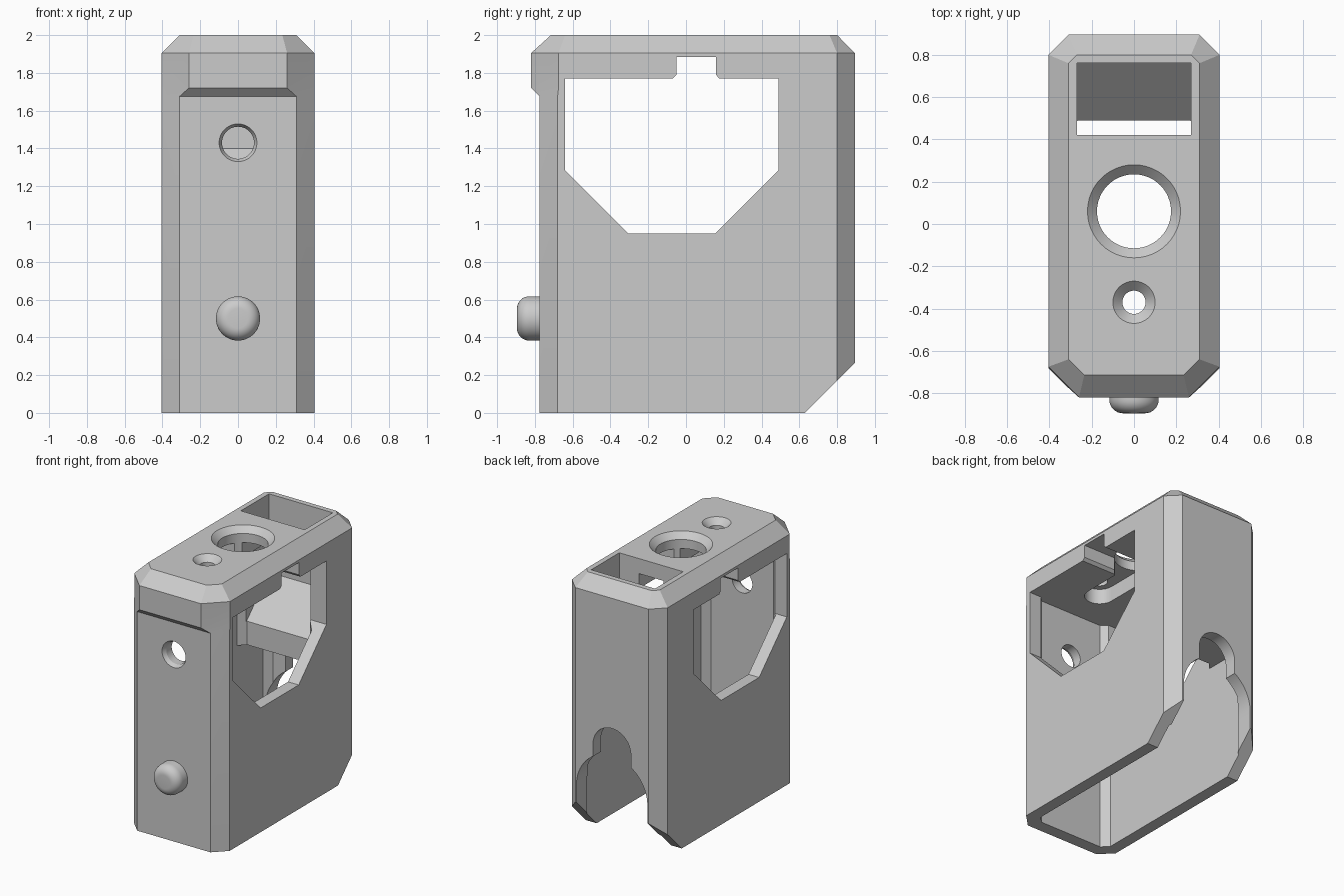
import bpy, bmesh, math
from mathutils import Matrix, Vector

cube = bpy.data.objects.get("Cube")
if cube:
    bpy.data.objects.remove(cube, do_unlink=True)

gray = bpy.data.materials.new("plain gray")
gray.use_nodes = True
COLOR = (0.6, 0.6, 0.6, 1)
gray.diffuse_color = COLOR
gray.node_tree.nodes["Principled BSDF"].inputs["Base Color"].default_value = COLOR


def loft(name, rings):
    """Closed solid through rings that share a point count."""
    bm = bmesh.new()
    loops = [[bm.verts.new(p) for p in ring] for ring in rings]
    for a, b in zip(loops, loops[1:]):
        for i in range(len(a)):
            j = (i + 1) % len(a)
            bm.faces.new((a[i], a[j], b[j], b[i]))
    bm.faces.new(loops[0][::-1])
    bm.faces.new(loops[-1])
    bmesh.ops.recalc_face_normals(bm, faces=bm.faces)
    mesh = bpy.data.meshes.new(name)
    bm.to_mesh(mesh)
    bm.free()
    mesh.materials.append(gray)
    ob = bpy.data.objects.new(name, mesh)
    bpy.context.collection.objects.link(ob)
    return ob


def turned(name, profile, center, axis="Z", n=48):
    """Stack of circles; profile holds (radius, offset along axis)."""
    rot = Matrix.Rotation(math.pi / 2, 3, "X") if axis == "Y" else Matrix.Identity(3)
    turns = [2 * math.pi * i / n for i in range(n)]
    return loft(name, [[Vector(center) + rot @ Vector((r * math.cos(t), r * math.sin(t), h))
                        for t in turns] for r, h in profile])


def octagon(z, half, front, back, flat_front, flat_back, side_front, side_back):
    right = [(flat_front, front), (half, side_front), (half, side_back), (flat_back, back)]
    return [(x, y, z) for x, y in right] + [(-x, y, z) for x, y in reversed(right)]


def side_prism(name, yz, half):
    return loft(name, [[(x, y, z) for y, z in yz] for x in (-half, half)])


def cavity(name, z0, z1, back):
    return loft(name, [octagon(z, 0.315, -0.68, back, 0.265, 0.265, -0.63, back - 0.05)
                       for z in (z0, z1)])


def cut(target, cutter):
    mod = target.modifiers.new("cut", "BOOLEAN")
    mod.operation, mod.solver, mod.object = "DIFFERENCE", "EXACT", cutter
    bpy.context.view_layer.objects.active = target
    bpy.ops.object.modifier_apply(modifier=mod.name)
    bpy.data.objects.remove(cutter, do_unlink=True)


# Case: chamfered shell with a front lip and bevelled top
plain = (0.405, -0.775, 0.895, 0.31, 0.31, -0.68, 0.80)
lip = (0.405, -0.82, 0.895, 0.26, 0.31, -0.675, 0.80)
crown = (0.31, -0.715, 0.80, 0.235, 0.27, -0.64, 0.76)
case = loft("case", [octagon(0, *plain), octagon(1.675, *plain), octagon(1.72, *lip),
                     octagon(1.905, *lip), octagon(2.0, *crown)])

# Sloped underside at the back
cut(case, side_prism("heel_cut", [(0.53, -0.1), (1.03, 0.4), (1.03, -0.1)], 0.6))

# Hollow interior, leaving a solid block behind the window
cut(case, cavity("lower_cavity", -0.2, 0.95, 0.80))
cut(case, cavity("upper_cavity", 0.85, 1.77, 0.49))

# Side windows with the notch at the top
cut(case, side_prism("window_cut", [
    (-0.64, 1.77), (-0.07, 1.77), (-0.05, 1.79), (-0.05, 1.885), (0.16, 1.885),
    (0.16, 1.79), (0.175, 1.77), (0.49, 1.77), (0.49, 1.285), (0.155, 0.95),
    (-0.305, 0.95), (-0.64, 1.285)], 0.6))

# Top slot running down onto a ramp
cut(case, side_prism("slot_cut", [(0.42, 2.1), (0.76, 2.1), (0.76, 1.40),
                                  (0.49, 1.13), (0.42, 1.13)], 0.27))

# Round-ended groove under the ceiling
arc = [math.pi * (1 + i / 16) for i in range(17)]
groove = [(0.105 * math.cos(a), -0.37 + 0.105 * math.sin(a)) for a in arc]
groove += [(0.105, 0.45), (-0.105, 0.45)]
cut(case, loft("groove_cut", [[(x, y, z) for x, y in groove] for z in (1.7, 1.885)]))

# Countersunk holes in the top and front
for r_out, r_in, y in ((0.22, 0.175, 0.06), (0.10, 0.055, -0.37)):
    cut(case, turned("top_hole_cut", [(r_in, -0.4), (r_in, r_in - r_out),
                                      (r_out, 0), (r_out, 0.1)], (0, y, 2)))
cut(case, turned("front_hole_cut", [(0.085, -0.2), (0.085, -0.03),
                                    (0.10, 0), (0.10, 0.1)], (0, -0.775, 1.43), "Y"))

# Keyhole arch through the back wall
for radius, height in ((0.30, 0.40), (0.16, 0.75)):
    turns = [math.pi * i / 32 for i in range(33)]
    arch = [(radius * math.cos(t), height + radius * math.sin(t)) for t in turns]
    arch += [(-radius, -0.2), (radius, -0.2)]
    cut(case, loft("arch_cut", [[(x, y, z) for x, z in arch] for y in (0.7, 1.0)]))

# Rounded front button
bend = [math.pi / 2 * i / 8 for i in range(9)]
button = turned("button", [(0.117, -0.03)] + [
    (0.052 + 0.065 * math.cos(a), 0.055 + 0.065 * math.sin(a)) for a in bend],
    (0, -0.775, 0.5), "Y")

# Smooth the round surfaces and keep the edges crisp
for ob in (case, button):
    bpy.ops.object.select_all(action="DESELECT")
    ob.select_set(True)
    bpy.context.view_layer.objects.active = ob
    bpy.ops.object.shade_smooth_by_angle(angle=math.radians(25))
